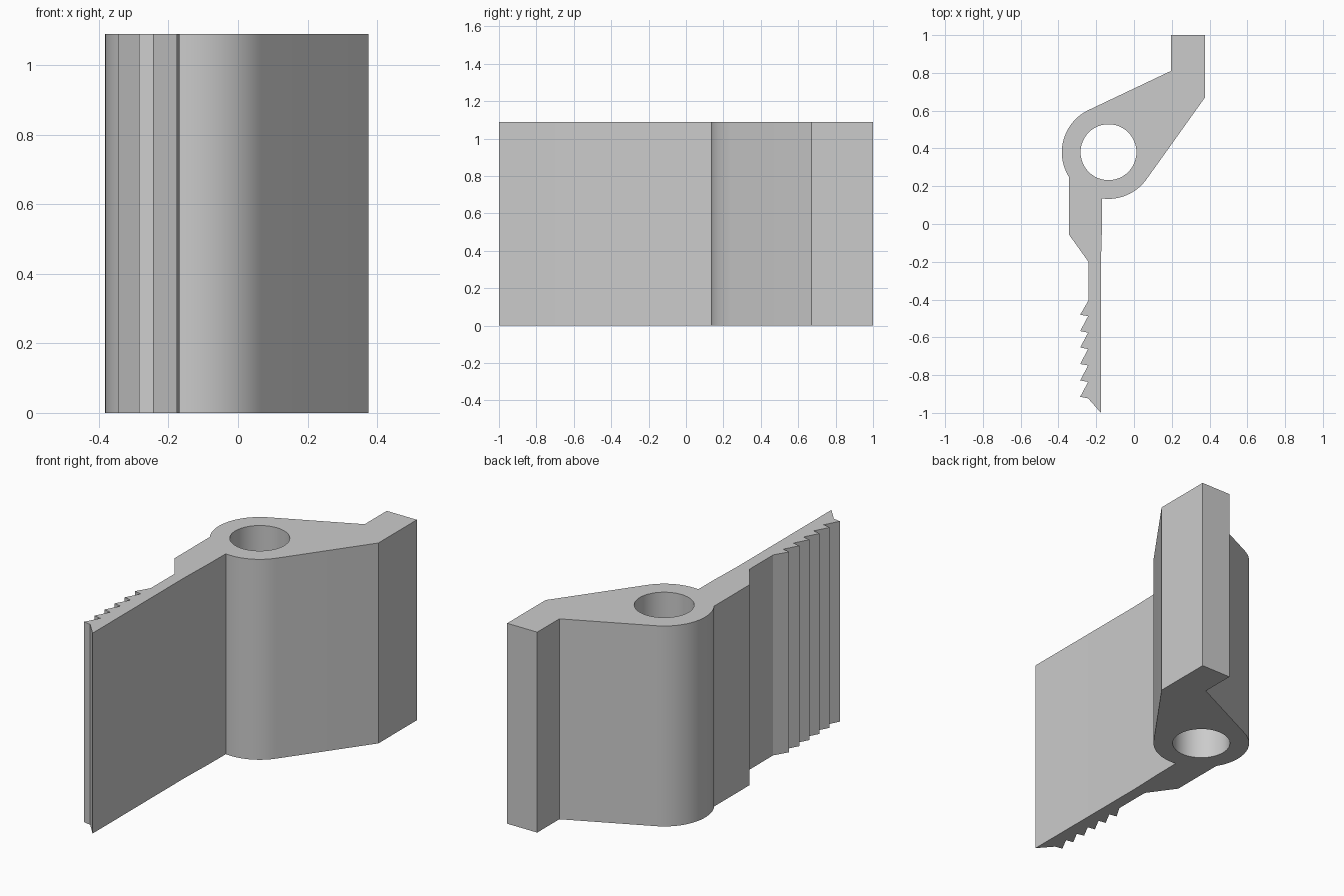
import bpy, bmesh
from math import cos, sin, radians
from mathutils import Vector

cube = bpy.data.objects.get("Cube")
if cube:
    bpy.data.objects.remove(cube, do_unlink=True)

HEIGHT = 1.09
CX, CY = -0.135, 0.38


def arc(radius, start, end, steps):
    """Points along an arc around the pivot hole, angles in degrees."""
    angles = [radians(start + (end - start) * i / steps) for i in range(steps + 1)]
    return [(CX + radius * cos(a), CY + radius * sin(a)) for a in angles]


# Outline: upper arm, round boss, flat back of the thin blade
outline = [(0.195, 0.81), (0.195, 1), (0.376, 1), (0.376, 0.67)]
outline += arc(0.247, -35.7, -97.7, 16)
outline += [(-0.169, 0), (-0.175, -0.2), (-0.175, -1)]

# Saw teeth along the blade, from the tip upwards
for i in range(6):
    y = -0.915 + 0.087 * i
    outline += [(-0.243, y - 0.008), (-0.285, y)]

# Blade shoulder and back of the boss
outline += [(-0.241, -0.405), (-0.241, -0.2), (-0.345, -0.055)]
outline += arc(0.247, 211.8, 115.6, 24)

# Pivot hole
hole = arc(0.148, 0, 352.5, 47)

# Fill the profile and extrude it upwards
bm = bmesh.new()
for loop in (outline, hole):
    verts = [bm.verts.new((x, y, 0)) for x, y in loop]
    for i, v in enumerate(verts):
        bm.edges.new((v, verts[i - 1]))
bmesh.ops.triangle_fill(bm, use_beauty=True, edges=bm.edges[:], normal=(0, 0, 1))
top = bmesh.ops.extrude_face_region(bm, geom=bm.faces[:], use_keep_orig=True)["geom"]
bmesh.ops.translate(bm, vec=Vector((0, 0, HEIGHT)),
                    verts=[g for g in top if isinstance(g, bmesh.types.BMVert)])
bmesh.ops.recalc_face_normals(bm, faces=bm.faces[:])

mesh = bpy.data.meshes.new("toothed_clip")
bm.to_mesh(mesh)
bm.free()
clip = bpy.data.objects.new("toothed_clip", mesh)
bpy.context.collection.objects.link(clip)

# Plain grey material
grey = bpy.data.materials.new("light_grey")
grey.use_nodes = True
colour = (0.6, 0.6, 0.6, 1)
grey.diffuse_color = colour
grey.node_tree.nodes["Principled BSDF"].inputs["Base Color"].default_value = colour
mesh.materials.append(grey)

# Smooth the curved walls, keep the corners sharp
bpy.ops.object.select_all(action="DESELECT")
clip.select_set(True)
bpy.context.view_layer.objects.active = clip
bpy.ops.object.shade_smooth_by_angle(angle=radians(20))
